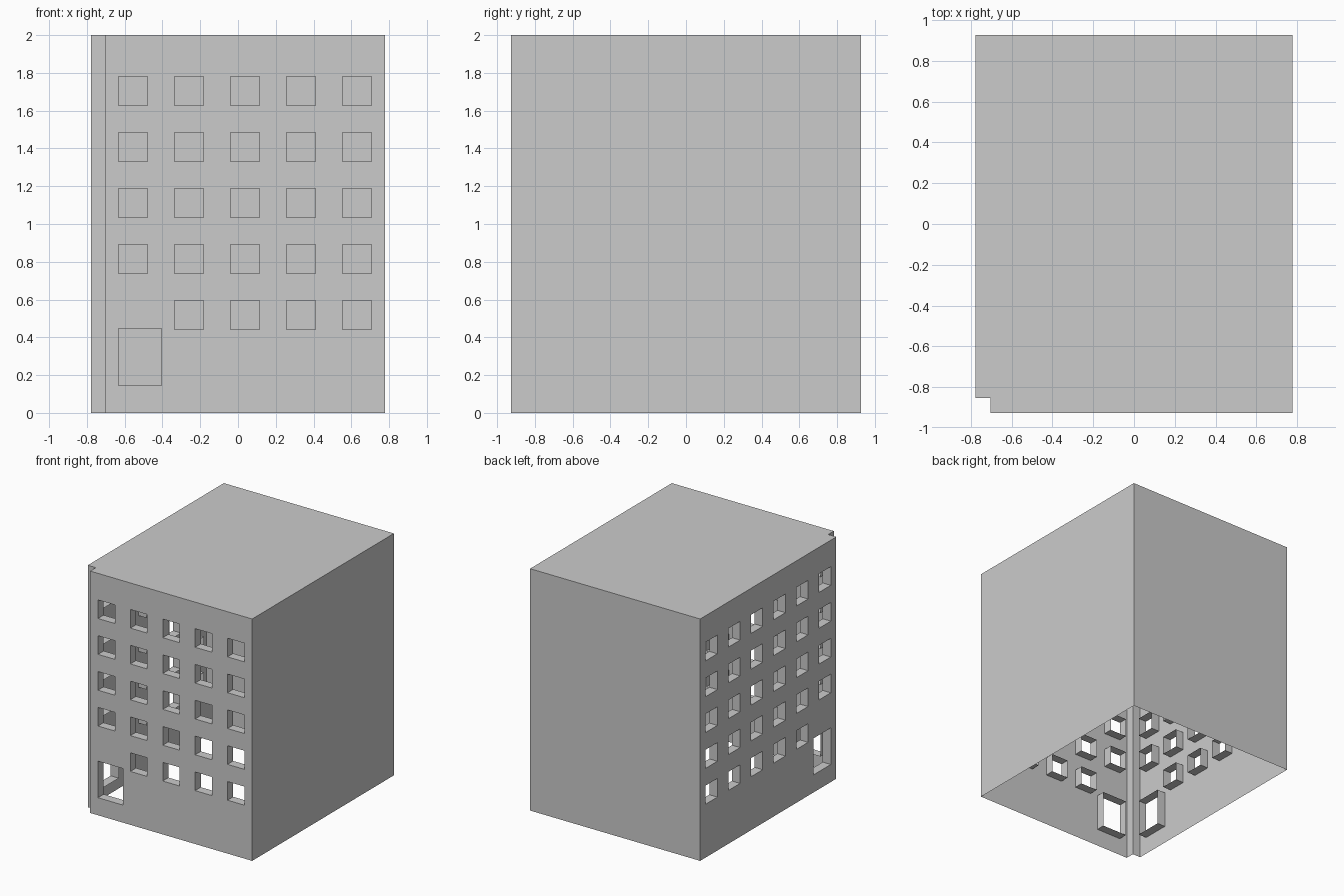
import bpy

if "Cube" in bpy.data.objects:
    bpy.data.objects.remove(bpy.data.objects["Cube"])

U = 2 / 27            # one module of the building grid
W, D, H = 10.5, 12.5, 27   # half width, half depth, height in modules
PAD = 0.04            # openings are a hair larger than the grid


def make(name, quads):
    """Mesh object from a list of polygons given in module units, welded."""
    index, verts, faces = {}, [], []
    for poly in quads:
        face = []
        for p in poly:
            key = tuple(round(c, 4) for c in p)
            if key not in index:
                index[key] = len(verts)
                verts.append([c * U for c in key])
            face.append(index[key])
        faces.append(face)
    mesh = bpy.data.meshes.new(name)
    mesh.from_pydata(verts, [], faces)
    mesh.update()
    obj = bpy.data.objects.new(name, mesh)
    bpy.context.collection.objects.link(obj)
    return obj


def window_wall(name, columns, length, place, flip):
    """Thin wall with a door, window grid and reveals one module deep."""
    holes = [(1, 4, 2, 6)]                              # door
    for c in range(columns):
        for r in range(5):
            if (c, r) != (0, 0):                        # door takes this bay
                holes.append((1 + 4 * c, 3 + 4 * c, 6 + 4 * r, 8 + 4 * r))
    holes = [(a - PAD, b + PAD, s - PAD, t + PAD) for a, b, s, t in holes]
    xs = sorted({0, length} | {v for h in holes for v in h[:2]})
    zs = sorted({0, H} | {v for h in holes for v in h[2:]})

    polys = []
    # wall surface around the openings
    for a, b in zip(xs, xs[1:]):
        for s, t in zip(zs, zs[1:]):
            m, n = (a + b) / 2, (s + t) / 2
            if not any(h[0] < m < h[1] and h[2] < n < h[3] for h in holes):
                polys.append([(a, s, 0), (b, s, 0), (b, t, 0), (a, t, 0)])
    # reveals running inward from each opening
    for a, b, s, t in holes:
        ring = [(a, s), (b, s), (b, t), (a, t)]
        for p, q in zip(ring, ring[1:] + ring[:1]):
            polys.append([(*p, 0), (*q, 0), (*q, 1), (*p, 1)])
    polys = [[place(*p) for p in poly] for poly in polys]
    return make(name, [poly[::-1] for poly in polys] if flip else polys)


# street facades
window_wall("front_wall", 5, 2 * W - 1, lambda a, z, d: (a - W + 1, d - D, z), False)
window_wall("left_wall", 6, 2 * D - 1, lambda a, z, d: (d - W, a - D + 1, z), True)

# plain walls, corner notch and roof, open underneath
outline = [(-W + 1, -D), (W, -D), (W, D), (-W, D), (-W, -D + 1), (-W + 1, -D + 1)]
shell = [[(*p, H) for p in outline]]
for i in (1, 2, 4, 5):
    p, q = outline[i], outline[(i + 1) % 6]
    shell.append([(*p, 0), (*q, 0), (*q, H), (*p, H)])
make("plain_walls_and_roof", shell)
